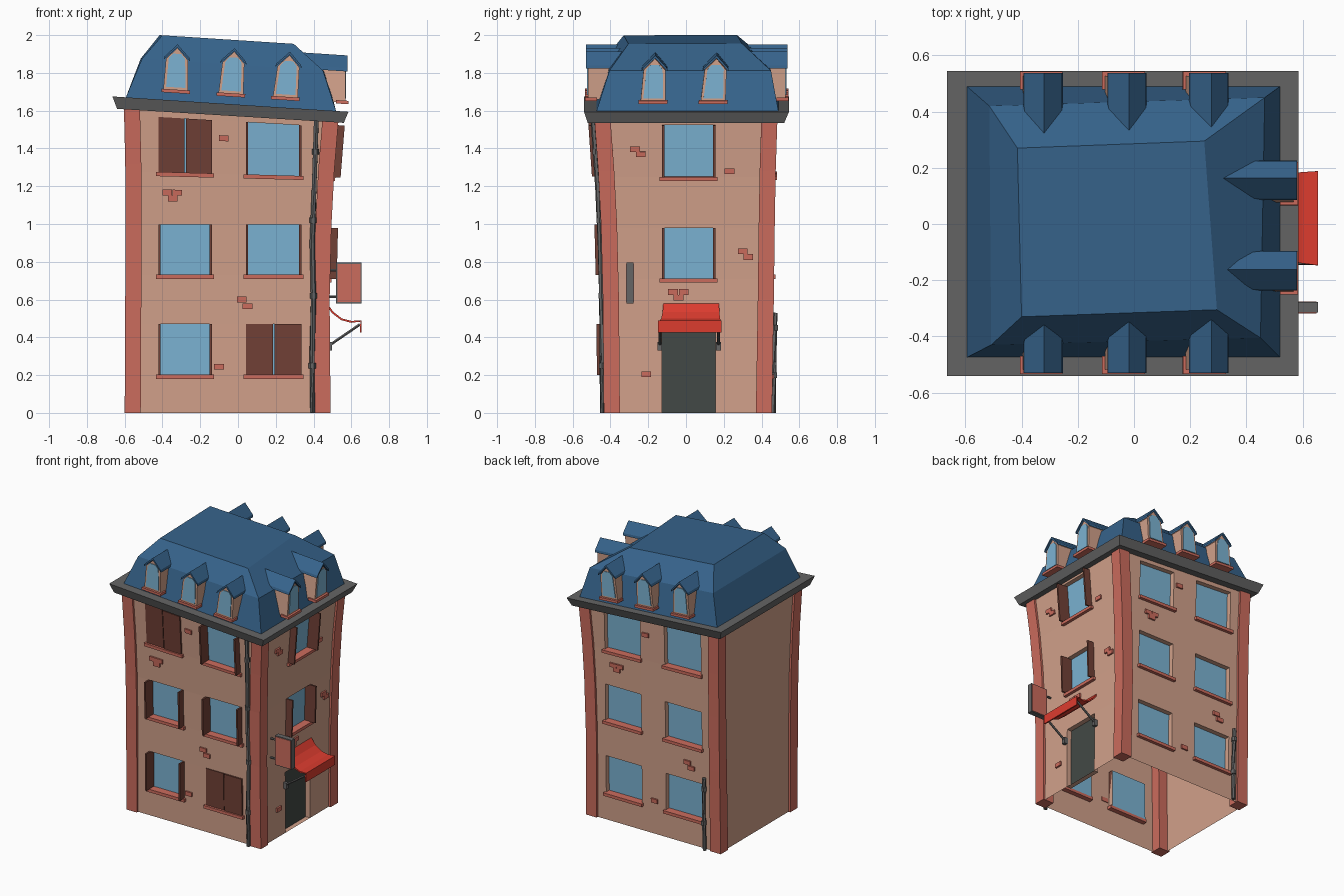
import bpy, bmesh
from math import cos, sin, tau
from mathutils import Vector

cube = bpy.data.objects.get("Cube")
if cube:
    bpy.data.objects.remove(cube, do_unlink=True)


def material(name, r, g, b):
    m = bpy.data.materials.new(name)
    m.use_nodes = True
    m.diffuse_color = (r, g, b, 1)
    m.node_tree.nodes["Principled BSDF"].inputs["Base Color"].default_value = (r, g, b, 1)
    return m


PLASTER = material("salmon plaster", .64, .355, .255)
BRICK = material("brick red", .6, .15, .11)
GLASS = material("window blue", .2, .45, .65)
WOOD = material("shutter brown", .165, .052, .037)
SLATE = material("roof blue", .037, .125, .26)
METAL = material("dark grey", .13, .13, .13)
CLOTH = material("awning red", .72, .045, .028)
DOOR = material("door charcoal", .055, .066, .06)

# Outer bounds of the crooked house at a few heights
LEVELS = [0, .6, 1, 1.3, 1.62]
BOUNDS = {
    "left": [-.6, -.597, -.595, -.597, -.605],
    "right": [.49, .485, .495, .51, .535],
    "front": [-.435, -.44, -.45, -.465, -.487],
    "back": [.455, .465, .47, .475, .485],
}
OUT = {"left": Vector((-1, 0, 0)), "right": Vector((1, 0, 0)),
       "front": Vector((0, -1, 0)), "back": Vector((0, 1, 0))}


def bound(side, z):
    b = BOUNDS[side]
    for i in range(len(LEVELS) - 1):
        if z <= LEVELS[i + 1]:
            break
    t = min(1, (z - LEVELS[i]) / (LEVELS[i + 1] - LEVELS[i]))
    return b[i] + t * (b[i + 1] - b[i])


def tilt(x, y, z):
    """Upper storeys sink towards the right."""
    return Vector((x, y, z - .065 * x * max(0, min(1, (z - 1) / .6))))


def at(side, u, out, z):
    """Point on a side: u along it, out from the centre."""
    o = OUT[side]
    return tilt(o.x * out, u, z) if o.x else tilt(u, o.y * out, z)


def on_wall(side, u, d, z):
    return at(side, u, abs(bound(side, z)) - .015 + d, z)


def make(name, verts, faces, mats, facing=None, indices=None):
    bm = bmesh.new()
    vs = [bm.verts.new(v) for v in verts]
    for k, f in enumerate(faces):
        face = bm.faces.new([vs[i] for i in f])
        face.material_index = indices[k] if indices else 0
    bmesh.ops.recalc_face_normals(bm, faces=bm.faces)
    bm.faces.ensure_lookup_table()
    if facing and bm.faces[0].normal.dot(facing) < 0:
        bmesh.ops.reverse_faces(bm, faces=bm.faces)
    me = bpy.data.meshes.new(name)
    bm.to_mesh(me)
    bm.free()
    for m in mats:
        me.materials.append(m)
    ob = bpy.data.objects.new(name, me)
    bpy.context.collection.objects.link(ob)
    return ob


def loft(name, rings, mat, caps=True):
    n = len(rings[0])
    faces = [(k * n + i, k * n + (i + 1) % n, (k + 1) * n + (i + 1) % n, (k + 1) * n + i)
             for k in range(len(rings) - 1) for i in range(n)]
    if caps:
        faces += [tuple(range(n)), tuple(range((len(rings) - 1) * n, len(rings) * n))]
    return make(name, [p for r in rings for p in r], faces, [mat])


def rect(x0, x1, y0, y1, z):
    return [tilt(x, y, z) for x, y in ((x0, y0), (x1, y0), (x1, y1), (x0, y1))]


def panel(name, side, u0, u1, z0, z1, d0, d1, mat):
    """Block set on a wall, from depth d0 to d1."""
    return loft(name, [[on_wall(side, u, d, z) for u, z in
                        ((u0, z0), (u1, z0), (u1, z1), (u0, z1))] for d in (d0, d1)], mat)


def tube(name, pts, r, mat=METAL, n=6):
    pts = [Vector(p) for p in pts]
    rings = []
    for i, p in enumerate(pts):
        d = pts[min(i + 1, len(pts) - 1)] - pts[max(i - 1, 0)]
        q = d.to_track_quat("Z", "Y")
        rings.append([p + q @ Vector((r * cos(tau * a / n), r * sin(tau * a / n), 0)) for a in range(n)])
    return loft(name, rings, mat)


# Walls with recessed openings
DEPTH = -.035


def wall(side, us, zs, columns=(), rows=(), door=False):
    nu, nz = len(us), len(zs)
    verts = [on_wall(side, u, 0, z) for z in zs for u in us]
    faces, mats = [], []
    for j in range(nz - 1):
        for i in range(nu - 1):
            q = (j * nu + i, j * nu + i + 1, (j + 1) * nu + i + 1, (j + 1) * nu + i)
            if i in columns and j in rows:
                b = len(verts)
                verts += [on_wall(side, u, DEPTH, z) for u, z in
                          ((us[i], zs[j]), (us[i + 1], zs[j]), (us[i + 1], zs[j + 1]), (us[i], zs[j + 1]))]
                for k in range(4):
                    m = (k + 1) % 4
                    faces.append((q[k], q[m], b + m, b + k))
                    mats.append(0)
                faces.append((b, b + 1, b + 2, b + 3))
                mats.append(2 if door and j == 0 else 1)
            else:
                faces.append(q)
                mats.append(0)
    make(side + "_wall", verts, faces, [PLASTER, GLASS, DOOR], OUT[side], mats)


ROWS = [0, .2, .47, .73, .997, 1.262, 1.542, 1.62]
FRONT_U = [-.56, -.422, -.138, .042, .335, .46]
BACK_U = [-.56, -.445, -.15, .045, .335, .46]
SIDE_U = [-.42, -.127, .155, .43]
SIDE_ROWS = [0, .44, .71, .98, 1.262, 1.555, 1.62]
wall("front", FRONT_U, ROWS, (1, 3), (1, 3, 5))
wall("back", BACK_U, ROWS, (1, 3), (1, 3, 5))
wall("right", SIDE_U, SIDE_ROWS, (1,), (0, 2, 4), True)
wall("left", [-.42, .43], LEVELS)

# Corner pillars
W = .085
for sx in ("left", "right"):
    for sy in ("front", "back"):
        rings = []
        for z in LEVELS:
            x, y = bound(sx, z), bound(sy, z)
            rings.append(rect(x, x - W * OUT[sx].x, y, y - W * OUT[sy].y, z))
        loft(f"{sx}_{sy}_pillar", rings, BRICK)


# Sills and shutters
def dress(side, u0, u1, z0, z1, shutters):
    panel(side + "_sill", side, u0 - .012, u1 + .012, z0 - .02, z0 + .002, DEPTH, .022, BRICK)
    mid = (u0 + u1) / 2
    if shutters == "closed":
        panel("closed_shutter", side, u0, mid - .004, z0, z1, -.01, .006, WOOD)
        panel("closed_shutter", side, mid + .004, u1, z0, z1, -.01, .012, WOOD)
    elif shutters == "open":
        panel("open_shutter", side, u0, u0 + .012, z0, z1, DEPTH, .05, WOOD)
        panel("open_shutter", side, u1 - .012, u1, z0, z1, DEPTH, .05, WOOD)


for j in (1, 3, 5):
    for i in (1, 3):
        closed = (i, j) in ((3, 1), (1, 5))
        dress("front", FRONT_U[i], FRONT_U[i + 1], ROWS[j], ROWS[j + 1], "closed" if closed else "open")
        dress("back", BACK_U[i], BACK_U[i + 1], ROWS[j], ROWS[j + 1], None)
for j in (2, 4):
    dress("right", SIDE_U[1], SIDE_U[2], SIDE_ROWS[j], SIDE_ROWS[j + 1], "open")

# Loose bricks showing through the plaster
BRICKS = {
    "front": [(-.1, .245), (.02, .6), (.05, .565), (-.375, 1.16), (-.322, 1.16), (-.345, 1.13), (-.075, 1.45)],
    "right": [(-.21, .205), (-.068, .64), (-.012, .64), (-.04, .61), (.3, .855), (.33, .825),
              (.23, 1.295), (-.27, 1.42), (-.24, 1.39)],
    "back": [(-.06, .245), (-.33, .6), (-.36, .565), (.21, 1.16), (.265, 1.16), (.235, 1.13), (0, 1.45)],
}
for side, spots in BRICKS.items():
    for u, z in spots:
        panel(side + "_brick", side, u - .026, u + .026, z - .015, z + .015, -.005, .012, BRICK)

# Eaves and mansard roof
loft("eaves", [rect(-.64, .56, -.52, .52, 1.57), rect(-.665, .585, -.54, .545, 1.632)], METAL)
MID = [(-.508, -.43), (.45, -.405), (.465, .45), (-.515, .42)]
TOP = [(-.4, -.33), (.295, -.305), (.25, .295), (-.415, .27)]
loft("mansard_roof", [rect(-.595, .52, -.475, .49, 1.628),
                      [tilt(x, y, 1.842) for x, y in MID],
                      [tilt(x, y, 1.973) for x, y in TOP]], SLATE)


# Dormers
def dormer(side, u, face, lean):
    def ring(shape, out):
        return [at(side, u + a + lean * (z - 1.68), out, z) for a, z in shape]
    body = [(-.066, 1.68), (.066, 1.68), (.058, 1.85), (0, 1.912), (-.058, 1.85)]
    cover = [(-.07, 1.845), (0, 1.914), (.07, 1.845), (.066, 1.862), (0, 1.93), (-.066, 1.862)]
    pane = [(-.052, 1.702), (.052, 1.702), (.043, 1.855), (.022, 1.88), (-.022, 1.88), (-.043, 1.855)]
    sill = [(-.076, 1.672), (.076, 1.672), (.076, 1.69), (-.076, 1.69)]
    loft("dormer_body", [ring(body, face - .012), ring(body, .3)], PLASTER)
    loft("dormer_roof", [ring(cover, face), ring(cover, .3)], SLATE)
    loft("dormer_window", [ring(pane, face - .014), ring(pane, face - .007)], GLASS)
    loft("dormer_sill", [ring(sill, face + .004), ring(sill, face - .06)], BRICK)


for u, lean in ((-.33, .04), (-.038, .08), (.25, .1)):
    dormer("front", u, .53, lean)
    dormer("back", u, .538, lean)
for u, lean in ((-.175, .05), (.143, .08)):
    dormer("right", u, .58, lean)


# Drain pipes with collars
def drain(name, side, path, joints):
    def place(u, z):
        return on_wall(side, u, .022, z)
    tube(name, [place(u, z) for u, z in path], .014)
    for u, z in joints:
        tube(name + "_collar", [place(u, z - .015), place(u, z + .015)], .019)


drain("front_drain", "front", [(.395, 0), (.392, .3), (.4, .6), (.393, .9), (.403, 1.2), (.415, 1.59)],
      [(.393, .25), (.4, .62), (.397, 1.02), (.41, 1.4)])
drain("back_drain", "back", [(-.475, 0), (-.47, .27), (-.475, .53)], [(-.47, .2), (-.474, .45)])

# Awning over the door, with its arms
profile = [(.472, .58, 0), (.505, .535, .15), (.55, .5, .4), (.6, .487, .75), (.655, .49, 1), (.655, .425, 1)]
verts = [(x, y, z) for x, z, t in profile for y in (-.12 - .027 * t, .175 + .013 * t)]
awning = make("awning", verts, [(2 * i, 2 * i + 1, 2 * i + 3, 2 * i + 2) for i in range(len(profile) - 1)],
              [CLOTH], Vector((1, 0, 1)))
awning.modifiers.new("thickness", "SOLIDIFY").thickness = .01
for y in (-.138, .172):
    tube("awning_arm", [(.48, y, .355), (.645, y, .468)], .008)
    panel("awning_bracket", "right", y - .012, y + .012, .33, .375, -.005, .025, METAL)

# Hanging sign: red faces in a grey rim
loft("sign_rim", [rect(.52, .655, -.315, -.278, z) for z in (.58, .795)], METAL)
loft("sign_board", [rect(.526, .649, -.318, -.275, z) for z in (.586, .789)], BRICK)
for z in (.615, .755):
    tube("sign_rod", [(.46, -.296, z), (.53, -.296, z)], .007)
